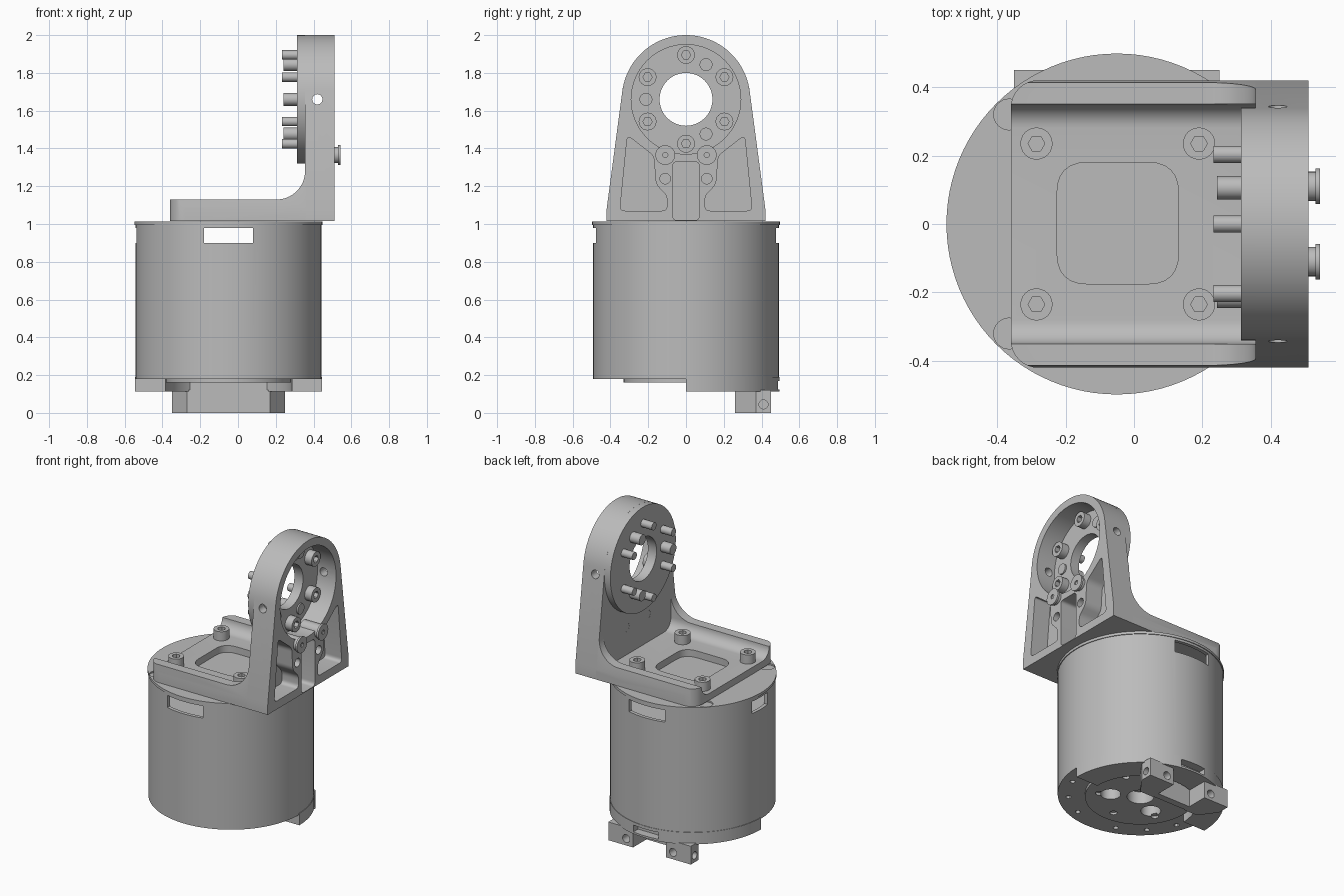
import bpy, bmesh
from math import sin, cos, pi, radians
from mathutils import Vector

cube = bpy.data.objects.get("Cube")
if cube:
    bpy.data.objects.remove(cube, do_unlink=True)

grey = bpy.data.materials.new("plain grey")
grey.use_nodes = True
TONE = (0.5, 0.5, 0.5, 1)
grey.diffuse_color = TONE
grey.node_tree.nodes["Principled BSDF"].inputs["Base Color"].default_value = TONE


def prism(name, axis, pts, a, b):
    """Extrude a 2D outline from a to b along an axis."""
    place = {"x": lambda p, t: (t, p[0], p[1]),
             "y": lambda p, t: (p[0], t, p[1]),
             "z": lambda p, t: (p[0], p[1], t)}[axis]
    bm = bmesh.new()
    low = [bm.verts.new(place(p, a)) for p in pts]
    high = [bm.verts.new(place(p, b)) for p in pts]
    bm.faces.new(low)
    bm.faces.new(high)
    n = len(pts)
    for i in range(n):
        j = (i + 1) % n
        bm.faces.new((low[i], low[j], high[j], high[i]))
    bmesh.ops.recalc_face_normals(bm, faces=bm.faces)
    mesh = bpy.data.meshes.new(name)
    bm.to_mesh(mesh)
    bm.free()
    obj = bpy.data.objects.new(name, mesh)
    bpy.context.collection.objects.link(obj)
    mesh.materials.append(grey)
    return obj


def arc(c, r, start, end, n):
    steps = [radians(start + (end - start) * i / n) for i in range(n + 1)]
    return [(c[0] + r * cos(t), c[1] + r * sin(t)) for t in steps]


def circle(c, r, n=32):
    return arc(c, r, 0, 360, n)[:-1]


def box(u0, u1, v0, v1):
    return [(u0, v0), (u1, v0), (u1, v1), (u0, v1)]


def rounded(pts, r, n=6):
    """Round every corner of an outline."""
    out = []
    for i, p in enumerate(pts):
        p = Vector(p)
        q, s = Vector(pts[i - 1]), Vector(pts[(i + 1) % len(pts)])
        a = p + (q - p).normalized() * r
        b = p + (s - p).normalized() * r
        for k in range(n + 1):
            t = k / n
            out.append(tuple(a * (1 - t) ** 2 + p * 2 * t * (1 - t) + b * t * t))
    return out


def combine(obj, operation, axis, pts, a, b):
    """Apply one boolean with a temporary prism."""
    tool = prism("cutter", axis, pts, a, b)
    mod = obj.modifiers.new("cut", "BOOLEAN")
    mod.operation, mod.object, mod.solver = operation, tool, "EXACT"
    bpy.context.view_layer.objects.active = obj
    bpy.ops.object.modifier_apply(modifier=mod.name)
    bpy.data.objects.remove(tool, do_unlink=True)


def cut(obj, axis, pts, a, b):
    combine(obj, "DIFFERENCE", axis, pts, a, b)


def screw(name, axis, c, r, base, top):
    """Cylindrical head with a hexagonal socket in its top."""
    head = prism(name, axis, circle(c, r, 24), base, top)
    cut(head, axis, circle(c, r * 0.52, 6), top - 0.03, top + 0.02)
    return head


MID = (-0.05, 0)
R = 0.498

# Motor housing: hollow near the top, with windows, under a thin cap
body = prism("motor_housing", "z", circle(MID, 0.493, 96), 0.18, 1.0)
cut(body, "z", circle(MID, 0.47, 64), 0.89, 0.985)
cut(body, "y", box(-0.18, 0.08, 0.9, 0.98), -0.6, 0.6)
cut(body, "x", box(-0.08, 0.08, 0.9, 0.98), -0.7, -0.4)
cap = prism("motor_cap", "z", circle(MID, R, 96), 0.995, 1.012)
for s in (-1, 1):
    cut(cap, "z", circle((-0.365, s * 0.32), 0.045), 1.002, 1.1)

# Underside: hub disc with holes and screw holes around it
hub = prism("bottom_hub", "z", circle(MID, 0.33, 64), 0.16, 0.185)
for part in (hub, body):
    cut(part, "z", circle(MID, 0.08), 0.1, 0.24)
    for k in range(3):
        t = radians(90 + 120 * k)
        cut(part, "z", circle((MID[0] + 0.18 * cos(t), 0.18 * sin(t)), 0.06), 0.1, 0.23)
for k in range(6):
    t = radians(30 + 60 * k)
    cut(hub, "z", circle((MID[0] + 0.25 * cos(t), 0.25 * sin(t)), 0.022, 16), 0.1, 0.175)
for t in (200, 225, 250, 290, 315, 340):
    t = radians(t)
    cut(body, "z", circle((MID[0] + 0.43 * cos(t), 0.43 * sin(t)), 0.016, 12), 0.1, 0.21)

# Half ring below the rear half, with a small slot
rim = prism("lower_half_ring", "z",
            arc(MID, 0.496, 0, 180, 48) + arc(MID, 0.335, 180, 0, 32), 0.112, 0.19)
cut(rim, "y", box(-0.14, 0.04, 0.125, 0.17), 0.44, 0.6)

# Rear mount: two feet joined by a thin wall
prism("foot_bridge", "z", box(-0.26, 0.16, 0.265, 0.31), 0.0, 0.165)
for s, side in ((-1, "right"), (1, "left")):
    outline = [(0.12, 0.26), (0.22, 0.26), (0.3, 0.37), (0.3, 0.45), (0.12, 0.45)]
    foot = prism(side + "_foot", "z", [(MID[0] + s * x, y) for x, y in outline], 0, 0.12)
    cut(foot, "y", circle((MID[0] + s * 0.17, 0.045), 0.026, 20), 0.2, 0.5)
    cut(foot, "x", circle((0.41, 0.045), 0.024, 20), *sorted((MID[0] + s * 0.24, s * 0.5)))

# Bracket outlines shared by base and upright
HUB = (0, 1.66)
taper = [(-0.42, 1.015), (0.42, 1.015), (0.42, 1.08)] + arc(HUB, 0.34, 7.5, 172.5, 48) + [(-0.42, 1.08)]

# Bracket base: side lips curving up into the upright, with a channel between
side = [(-0.36, 1.015), (0.36, 1.015), (0.36, 1.28)] + arc((0.205, 1.28), 0.15, 0, -90, 16) + [(-0.36, 1.13)]
base = prism("bracket_base", "y", side, -0.42, 0.42)
combine(base, "INTERSECT", "x", taper, -0.5, 0.6)
plan = ([(0.5, -0.5), (0.5, 0.5), (-0.28, 0.5), (-0.28, 0.42)] + arc((-0.28, 0.34), 0.08, 90, 180, 8)
        + arc((-0.28, -0.34), 0.08, 180, 270, 8) + [(-0.28, -0.5)])
combine(base, "INTERSECT", "z", plan, 0.9, 1.5)
channel = (arc((-0.28, 1.13), 0.07, 180, 270, 10) + arc((0.28, 1.13), 0.07, 270, 360, 10)
           + [(0.35, 1.6), (-0.35, 1.6)])
cut(base, "x", channel, -0.6, 0.356)
cut(base, "z", rounded(box(-0.225, 0.13, -0.175, 0.18), 0.09), 0.9, 1.2)
for x in (-0.285, 0.19):
    for y in (-0.235, 0.235):
        screw("base_screw", "z", (x, y), 0.047, 1.05, 1.12)

# Bracket upright: rounded plate with a bearing recess and lightening pockets
upright = prism("bracket_upright", "x", taper, 0.355, 0.51)
cut(upright, "x", circle(HUB, 0.29, 64), 0.375, 0.6)
cut(upright, "x", rounded(box(-0.07, 0.07, 1.02, 1.33), 0.025), 0.39, 0.6)
pocket = [(0.1, 1.07), (0.35, 1.07), (0.31, 1.47), (0.17, 1.36), (0.16, 1.21), (0.1, 1.15)]
for s in (-1, 1):
    cut(upright, "x", rounded([(s * y, z) for y, z in pocket], 0.028), 0.39, 0.6)
    cut(upright, "x", circle((s * 0.11, 1.24), 0.028, 24), 0.3, 0.6)
cut(upright, "x", circle(HUB, 0.14, 48), 0.3, 0.6)
cut(upright, "y", circle((0.42, 1.66), 0.027, 24), -0.6, 0.6)

# Output disc on the inner face, with screws and dowel pins through it
disc = prism("output_disc", "x", circle(HUB, 0.34, 72), 0.312, 0.356)
cut(disc, "x", circle(HUB, 0.14, 48), 0.2, 0.5)
for k in range(6):
    t = radians(30 + 60 * k)
    c = (0.235 * cos(t), HUB[1] + 0.235 * sin(t))
    screw("output_screw", "x", c, 0.047, 0.37, 0.425)
    prism("screw_tip", "x", circle(c, 0.025, 20), 0.232, 0.33)
for t in (60, 180, 300):
    t = radians(t)
    c = (0.212 * cos(t), HUB[1] + 0.212 * sin(t))
    prism("dowel_pin", "x", circle(c, 0.034, 24), 0.242, 0.385)

# Flanged screws on the outer face
for s in (-1, 1):
    c = (s * 0.11, 1.365)
    prism("flange_neck", "x", circle(c, 0.043, 24), 0.4, 0.532)
    flange = prism("flange_head", "x", circle(c, 0.052, 32), 0.53, 0.543)
    cut(flange, "x", circle(c, 0.014, 12), 0.535, 0.6)

# Smooth curved faces, keep edges sharp
bpy.ops.object.select_all(action="DESELECT")
for obj in bpy.context.scene.objects:
    if obj.type == "MESH" and grey.name in obj.data.materials:
        obj.select_set(True)
        bpy.context.view_layer.objects.active = obj
bpy.ops.object.shade_smooth_by_angle(angle=radians(30))
